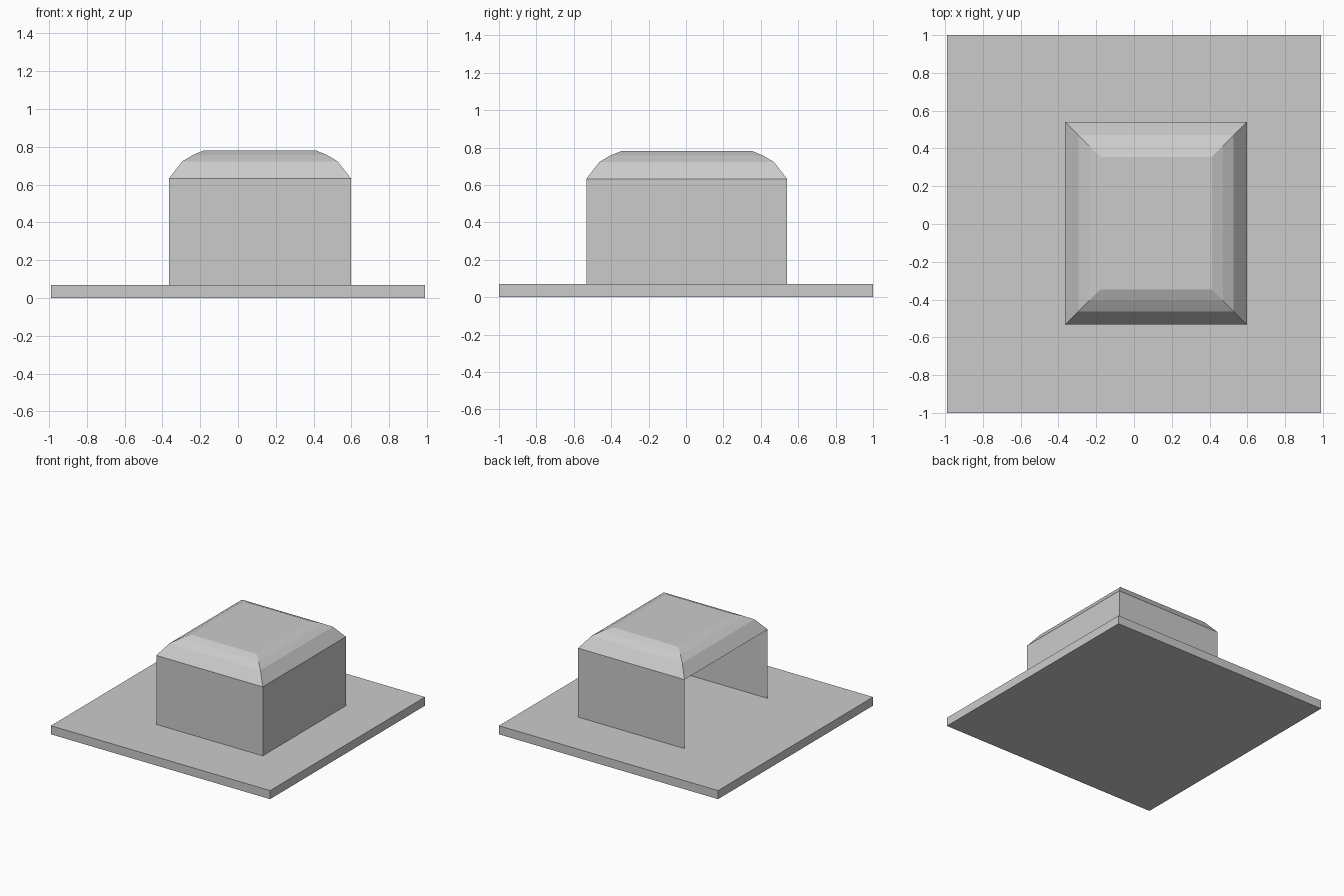
import bpy, bmesh

if "Cube" in bpy.data.objects:
    bpy.data.objects.remove(bpy.data.objects["Cube"])

def make_object(name, bm):
    mesh = bpy.data.meshes.new(name)
    bm.to_mesh(mesh)
    bm.free()
    obj = bpy.data.objects.new(name, mesh)
    bpy.context.collection.objects.link(obj)
    return obj

# Footprint of the raised block and heights
X0, X1, Y0, Y1 = -0.365, 0.597, -0.533, 0.54
PLATE_TOP, EAVE = 0.07, 0.633

def ring(bm, inset, z):
    return [bm.verts.new((x, y, z)) for x, y in (
        (X0 + inset, Y0 + inset), (X1 - inset, Y0 + inset),
        (X1 - inset, Y1 - inset), (X0 + inset, Y1 - inset))]

def bridge(bm, low, high, sides):
    for i in sides:
        j = (i + 1) % 4
        bm.faces.new((low[i], low[j], high[j], high[i]))

# Base plate
bm = bmesh.new()
bmesh.ops.create_cube(bm, size=1)
for v in bm.verts:
    v.co = (v.co.x * 1.98, v.co.y * 2.0, (v.co.z + 0.5) * PLATE_TOP)
make_object("base_plate", bm)

# Thin walls on the front, right and back; the left side is open
bm = bmesh.new()
bridge(bm, ring(bm, 0, PLATE_TOP), ring(bm, 0, EAVE), (0, 1, 2))
make_object("walls", bm)

# Roof shell with a three-step rounded edge and flat top
bm = bmesh.new()
rings = [ring(bm, inset, z) for inset, z in
         ((0, EAVE), (0.07, 0.723), (0.127, 0.757), (0.185, 0.781))]
for low, high in zip(rings, rings[1:]):
    bridge(bm, low, high, range(4))
bm.faces.new(rings[-1])
make_object("roof", bm)
